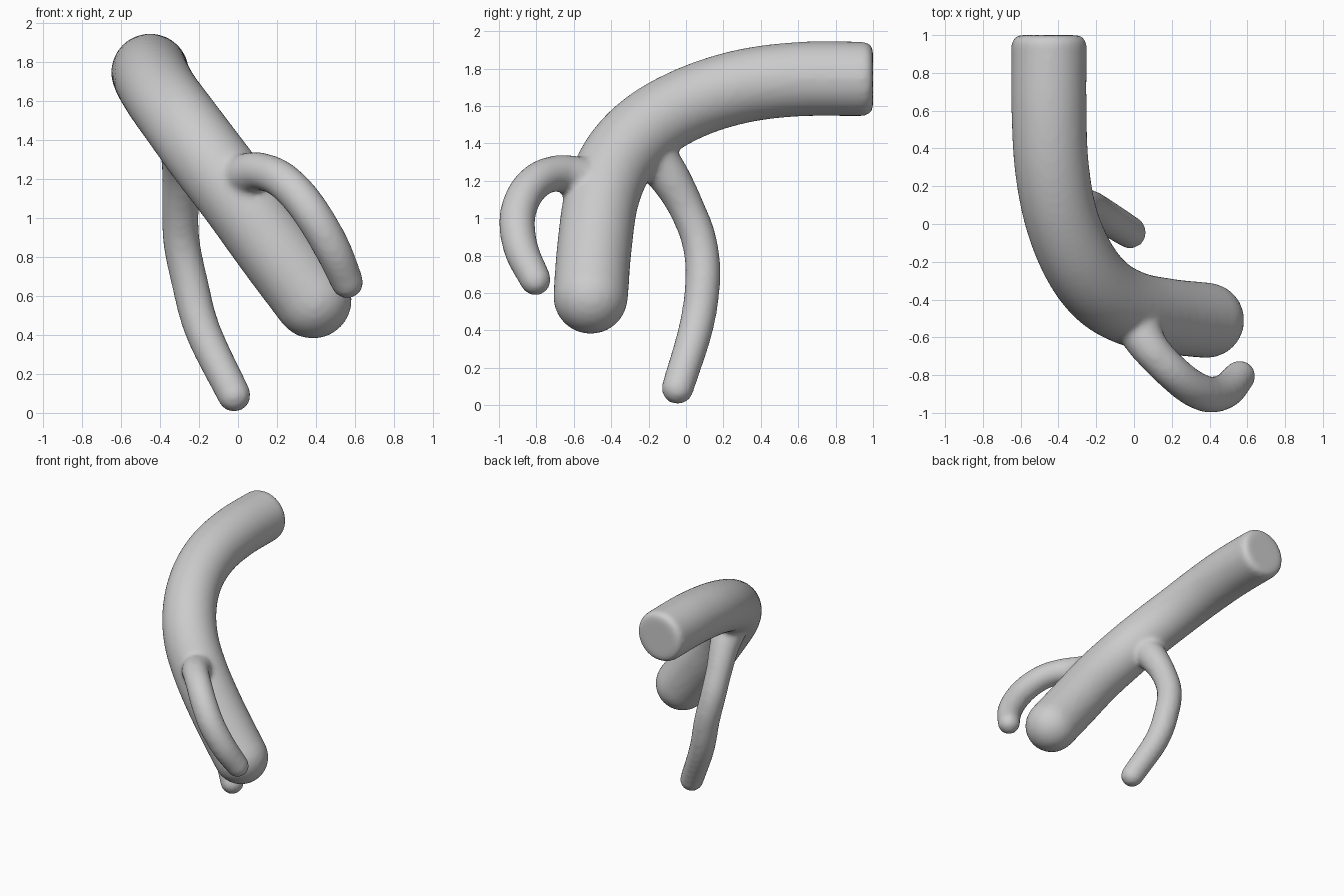
import bpy, bmesh, math
from mathutils import Vector, Matrix

if "Cube" in bpy.data.objects:
    bpy.data.objects.remove(bpy.data.objects["Cube"])

SIDES = 32


def smooth_path(points, steps=8):
    """Catmull-Rom samples through (x, y, z, radius) points."""
    p = [Vector(q) for q in points]
    p = [p[0] * 2 - p[1]] + p + [p[-1] * 2 - p[-2]]
    out = []
    for i in range(1, len(p) - 2):
        a, b, c, d = p[i - 1:i + 3]
        for s in range(steps):
            t = s / steps
            out.append(0.5 * (2 * b + (c - a) * t + (2 * a - 5 * b + 4 * c - d) * t ** 2
                              + (3 * b - a - 3 * c + d) * t ** 3))
    return out + [p[-2]]


def cap(centre, direction, radius, bevel):
    """Rings that round off a tube end with the given edge radius."""
    rings = []
    for k in range(1, 7):
        a = math.radians(90 * k / 6)
        r = max(radius - bevel + bevel * math.cos(a), 0.004)
        rings.append((centre + direction * bevel * math.sin(a), r))
    return rings


def tube(bm, points, start_bevel, end_bevel):
    path = smooth_path(points)
    rings = [(q.xyz, q.w) for q in path]
    first = (rings[0][0] - rings[1][0]).normalized()
    last = (rings[-1][0] - rings[-2][0]).normalized()
    rings = (cap(rings[0][0], first, rings[0][1], start_bevel)[::-1] + rings
             + cap(rings[-1][0], last, rings[-1][1], end_bevel))
    # carry one frame along the path so the tube does not twist
    tangent = -first
    normal = tangent.orthogonal().normalized()
    loops = []
    for i, (c, r) in enumerate(rings):
        a, b = rings[max(i - 1, 0)][0], rings[min(i + 1, len(rings) - 1)][0]
        new = (b - a).normalized()
        normal = tangent.rotation_difference(new) @ normal
        tangent = new
        side = tangent.cross(normal)
        loops.append([bm.verts.new(c + r * (normal * math.cos(t) + side * math.sin(t)))
                      for t in (2 * math.pi * k / SIDES for k in range(SIDES))])
    for l0, l1 in zip(loops, loops[1:]):
        for k in range(SIDES):
            j = (k + 1) % SIDES
            bm.faces.new((l0[k], l0[j], l1[j], l1[k]))
    bm.faces.new(loops[0][::-1])
    bm.faces.new(loops[-1])


bm = bmesh.new()

# thick bent trunk: blunt cut at the back, round nose at the bottom
tube(bm, [(-0.45, 0.95, 1.745, 0.199), (-0.45, 0.6, 1.743, 0.199),
          (-0.435, 0.3, 1.705, 0.197), (-0.385, 0.03, 1.62, 0.195),
          (-0.29, -0.2, 1.49, 0.197), (-0.165, -0.36, 1.32, 0.2),
          (-0.005, -0.45, 1.11, 0.2), (0.19, -0.49, 0.84, 0.2),
          (0.385, -0.51, 0.58, 0.2)], 0.05, 0.199)

# long back branch reaching the ground
tube(bm, [(-0.27, -0.2, 1.36, 0.13), (-0.28, -0.09, 1.22, 0.11),
          (-0.295, 0.0, 1.06, 0.096), (-0.29, 0.07, 0.88, 0.094),
          (-0.25, 0.09, 0.68, 0.094), (-0.18, 0.055, 0.42, 0.092),
          (-0.02, -0.045, 0.09, 0.086)], 0.08, 0.085)

# short hooked front branch
tube(bm, [(0.0, -0.5, 1.19, 0.13), (0.06, -0.62, 1.23, 0.107),
          (0.12, -0.7, 1.238, 0.097), (0.21, -0.79, 1.205, 0.095),
          (0.305, -0.865, 1.12, 0.096), (0.40, -0.903, 0.99, 0.096),
          (0.49, -0.88, 0.83, 0.093), (0.56, -0.805, 0.67, 0.084)], 0.08, 0.083)

mesh = bpy.data.meshes.new("branching_tube")
bmesh.ops.recalc_face_normals(bm, faces=bm.faces)
bm.to_mesh(mesh)
bm.free()
obj = bpy.data.objects.new("branching_tube", mesh)
bpy.context.collection.objects.link(obj)

# fuse the tubes into one skin and soften the joints
remesh = obj.modifiers.new("fuse", 'REMESH')
remesh.mode = 'VOXEL'
remesh.voxel_size = 0.018
remesh.use_smooth_shade = True
soften = obj.modifiers.new("soften", 'SMOOTH')
soften.factor = 0.5
soften.iterations = 8
